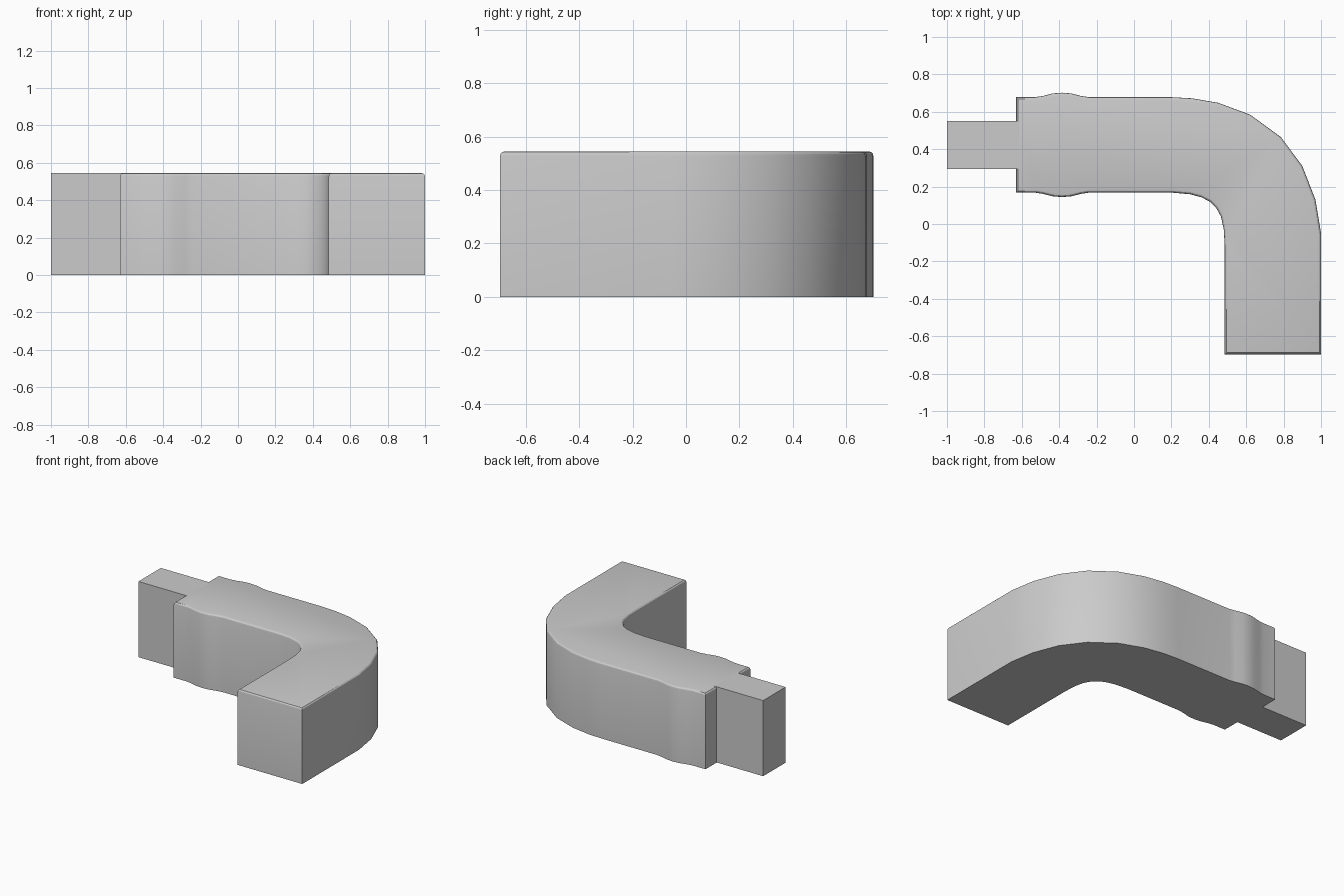
import bpy, bmesh

if "Cube" in bpy.data.objects:
    bpy.data.objects.remove(bpy.data.objects["Cube"])

H = 0.545


def extruded(name, outline, height, bevel=0.0):
    """Prism from a plan outline, optionally with a rounded top rim."""
    bm = bmesh.new()
    base = bm.faces.new([bm.verts.new((x, y, 0)) for x, y in outline])
    res = bmesh.ops.extrude_face_region(bm, geom=[base], use_keep_orig=True)
    top = [v for v in res["geom"] if isinstance(v, bmesh.types.BMVert)]
    bmesh.ops.translate(bm, verts=top, vec=(0, 0, height))
    bmesh.ops.recalc_face_normals(bm, faces=bm.faces)
    if bevel:
        rim = [e for e in bm.edges if all(v.co.z > height - 0.001 for v in e.verts)]
        bmesh.ops.bevel(bm, geom=rim, offset=bevel, segments=3, profile=0.5,
                        affect='EDGES', clamp_overlap=True)
    mesh = bpy.data.meshes.new(name)
    bm.to_mesh(mesh)
    bm.free()
    obj = bpy.data.objects.new(name, mesh)
    bpy.context.collection.objects.link(obj)
    bpy.context.view_layer.objects.active = obj
    obj.select_set(True)
    bpy.ops.object.shade_smooth_by_angle(angle=0.5)
    obj.select_set(False)
    return obj


# Swelling near the joint: (x, outward offset), used on both sides
bulge = [(-0.53, 0.0), (-0.485, 0.007), (-0.435, 0.020), (-0.385, 0.024),
         (-0.335, 0.020), (-0.285, 0.007), (-0.24, 0.0)]

# Plan of the curved elbow
outer = [(0.2, 0.678), (0.31, 0.672), (0.45, 0.648), (0.62, 0.585), (0.785, 0.465),
         (0.90, 0.31), (0.97, 0.13), (1.0, -0.05), (1.0, -0.697)]
inner = [(0.485, -0.697), (0.485, -0.12), (0.480, -0.03), (0.465, 0.04), (0.44, 0.085),
         (0.405, 0.12), (0.36, 0.143), (0.30, 0.159), (0.2, 0.168)]
outline = ([(-0.63, 0.168), (-0.63, 0.678)]
           + [(x, 0.678 + d) for x, d in bulge] + outer + inner
           + [(x, 0.168 - d) for x, d in reversed(bulge)])
extruded("elbow_body", outline, H, 0.018)

# Narrow connecting tongue
extruded("tongue", [(-1, 0.295), (-0.60, 0.295), (-0.60, 0.55), (-1, 0.55)], H)
